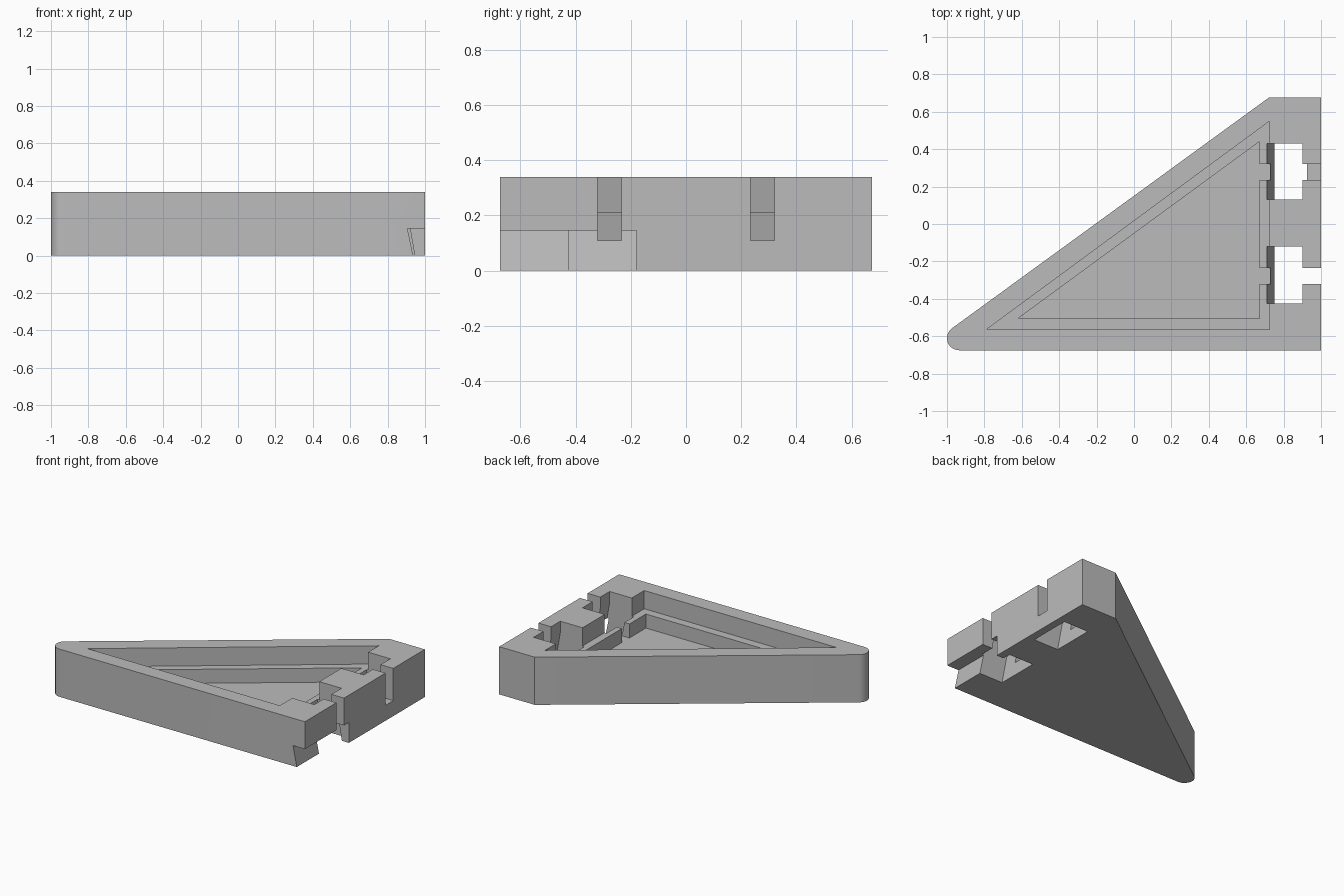
import bpy, bmesh
from math import radians, sin, cos
from mathutils import Vector

cube = bpy.data.objects.get("Cube")
if cube:
    bpy.data.objects.remove(cube, do_unlink=True)

grey = bpy.data.materials.new("light_grey")
grey.use_nodes = True
colour = (0.5, 0.5, 0.5, 1)
grey.diffuse_color = colour
grey.node_tree.nodes["Principled BSDF"].inputs["Base Color"].default_value = colour


def prism(name, outline, low, high, axis="z"):
    """Extrude a flat outline along z (x, y points) or y (x, z points)."""
    place = (lambda a, b, t: (a, b, t)) if axis == "z" else (lambda a, b, t: (a, t, b))
    bm = bmesh.new()
    face = bm.faces.new([bm.verts.new(place(a, b, low)) for a, b in outline])
    top = bmesh.ops.extrude_face_region(bm, geom=[face])["geom"]
    verts = [v for v in top if isinstance(v, bmesh.types.BMVert)]
    bmesh.ops.translate(bm, verts=verts, vec=Vector(place(0, 0, high - low)))
    bmesh.ops.recalc_face_normals(bm, faces=bm.faces)
    mesh = bpy.data.meshes.new(name)
    bm.to_mesh(mesh)
    bm.free()
    mesh.materials.append(grey)
    obj = bpy.data.objects.new(name, mesh)
    bpy.context.collection.objects.link(obj)
    return obj


def cut(body, cutter):
    """Subtract the cutter from the body and discard it."""
    cutter.hide_render = True
    mod = body.modifiers.new("cut", "BOOLEAN")
    mod.operation, mod.solver, mod.object = "DIFFERENCE", "EXACT", cutter
    bpy.context.view_layer.objects.active = body
    bpy.ops.object.modifier_apply(modifier=mod.name)
    bpy.data.objects.remove(cutter, do_unlink=True)


def rect(x0, x1, y0, y1):
    return [(x0, y0), (x1, y0), (x1, y1), (x0, y1)]


# Wedge body with a rounded tip
H, TOP = 0.34, 0.5
tip = [(-0.935 + 0.065 * cos(radians(a)), -0.61 + 0.065 * sin(radians(a)))
       for a in range(126, 271, 12)]
body = prism("wedge_tray", [(1, -0.675), (1, 0.675), (0.72, 0.675)] + tip, 0, H)

# Stepped triangular recess
cut(body, prism("outer_recess", [(-0.79, -0.565), (0.725, -0.565), (0.725, 0.55)], 0.21, TOP))
cut(body, prism("inner_recess", [(-0.62, -0.505), (0.67, -0.505), (0.67, 0.44)], 0.11, TOP))

# Slanted clip sockets, each with a channel running out through the side
socket = [(0.769, -0.1), (0.962, -0.1), (0.9, 0.26), (0.9, TOP), (0.71, TOP), (0.71, 0.21)]
for low, high, mid in ((0.13, 0.43, 0.277), (-0.425, -0.12, -0.277)):
    cut(body, prism("clip_socket", socket, low, high, "y"))
    cut(body, prism("side_channel", rect(0.6, 1.2, mid - 0.043, mid + 0.043), 0.11, TOP))

# Undercut below the front corner
undercut = [(0.957, -0.1), (1.2, -0.1), (1.2, 0.145), (0.906, 0.145)]
cut(body, prism("corner_undercut", undercut, -0.8, -0.18, "y"))

bpy.ops.object.select_all(action="DESELECT")
body.select_set(True)
bpy.context.view_layer.objects.active = body
bpy.ops.object.shade_smooth_by_angle(angle=radians(30))
